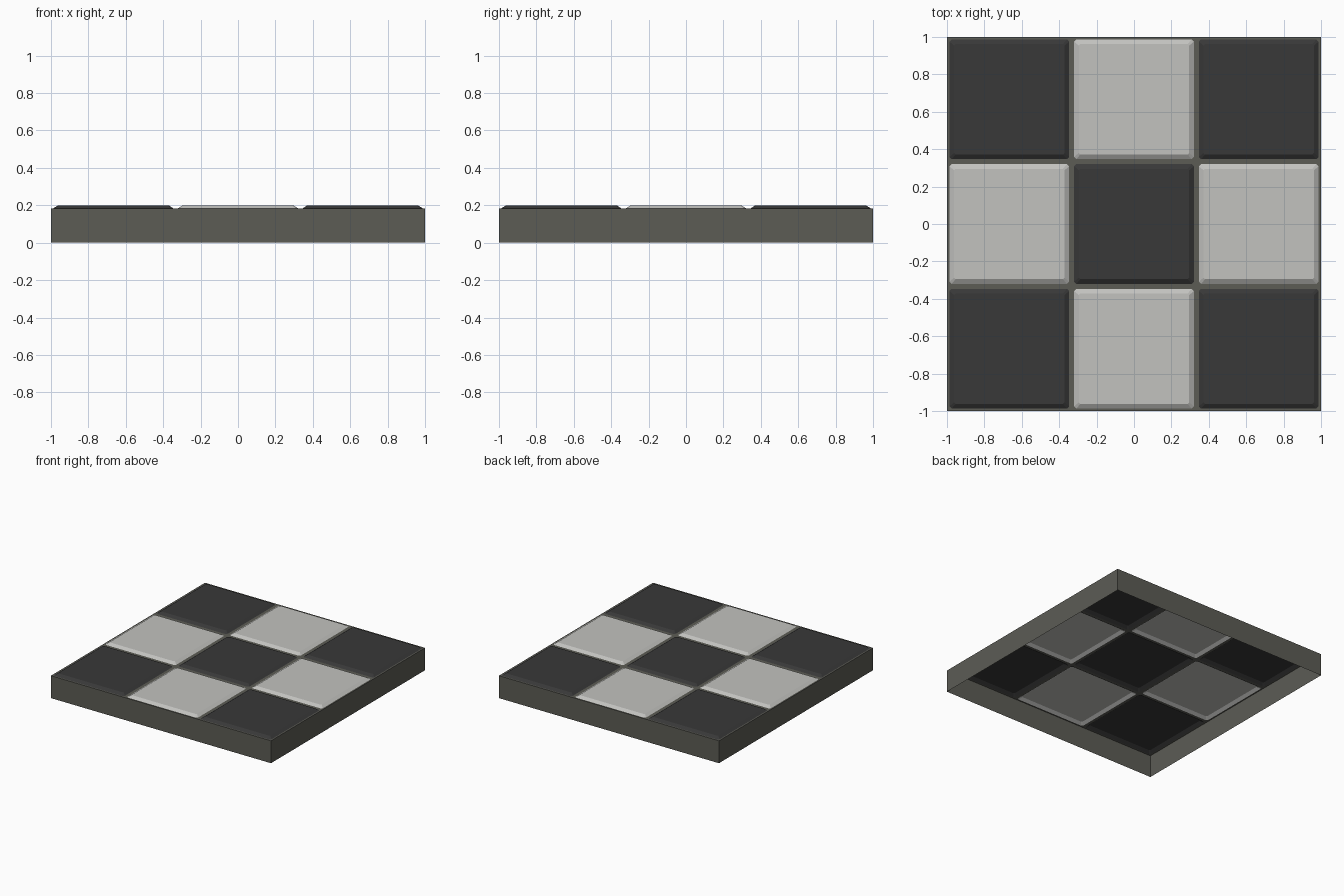
import bpy, bmesh

if "Cube" in bpy.data.objects:
    bpy.data.objects.remove(bpy.data.objects["Cube"])

CELL = 2 / 3          # tile pitch
H, TOP = 0.184, 0.20  # tray height, tile top
GAP, BEVEL = 0.013, 0.025


def srgb(v):
    return ((v / 255 + 0.055) / 1.055) ** 2.4


def material(name, r, g, b):
    m = bpy.data.materials.new(name)
    m.diffuse_color = (srgb(r), srgb(g), srgb(b), 1)
    m.use_nodes = True
    m.node_tree.nodes["Principled BSDF"].inputs["Base Color"].default_value = m.diffuse_color
    return m


grout = material("grey grout", 92, 92, 85)
dark = material("dark tile", 56, 56, 56)
light = material("light tile", 194, 194, 191)


def octagon(bm, cx, cy, half, cut, z):
    """Square with clipped corners, counter-clockwise, starting at the +x side."""
    a, b = half, half - cut
    pts = [(a, -b), (a, b), (b, a), (-b, a), (-a, b), (-a, -b), (-b, -a), (b, -a)]
    return [bm.verts.new((cx + x, cy + y, z)) for x, y in pts]


def finish(bm, name, mat):
    mesh = bpy.data.meshes.new(name)
    bm.to_mesh(mesh)
    bm.free()
    mesh.materials.append(mat)
    bpy.context.collection.objects.link(bpy.data.objects.new(name, mesh))


# Open-bottomed tray: four thin walls
tray = bmesh.new()
ring = [(-1, -1), (1, -1), (1, 1), (-1, 1)]
low = [tray.verts.new((x, y, 0)) for x, y in ring]
high = [tray.verts.new((x, y, H)) for x, y in ring]
for i in range(4):
    j = (i + 1) % 4
    tray.faces.new((low[i], low[j], high[j], high[i]))

half = CELL / 2
for row in range(3):
    for col in range(3):
        cx, cy = (col - 1) * CELL, (row - 1) * CELL

        # Grout border around the tile opening
        o = octagon(tray, cx, cy, half - GAP, 0.012, H)
        c = [tray.verts.new((cx + sx * half, cy + sy * half, H))
             for sx, sy in ((1, -1), (1, 1), (-1, 1), (-1, -1))]
        for k in range(4):
            n = (k + 1) % 4
            tray.faces.new((c[k], c[n], o[2 * k + 1], o[2 * k]))
            tray.faces.new((c[n], o[(2 * k + 2) % 8], o[2 * k + 1]))

        # Raised tile with sloped edges, hollow underneath
        bm = bmesh.new()
        base = octagon(bm, cx, cy, half - GAP, 0.012, H)
        top = octagon(bm, cx, cy, half - GAP - BEVEL, 0.008, TOP)
        for i in range(8):
            j = (i + 1) % 8
            bm.faces.new((base[i], base[j], top[j], top[i]))
        bm.faces.new(top)
        is_dark = (row + col) % 2 == 0
        finish(bm, f"{'dark' if is_dark else 'light'}_tile_{row}_{col}",
               dark if is_dark else light)

bmesh.ops.remove_doubles(tray, verts=tray.verts, dist=0.0005)
finish(tray, "tray_and_grout", grout)
